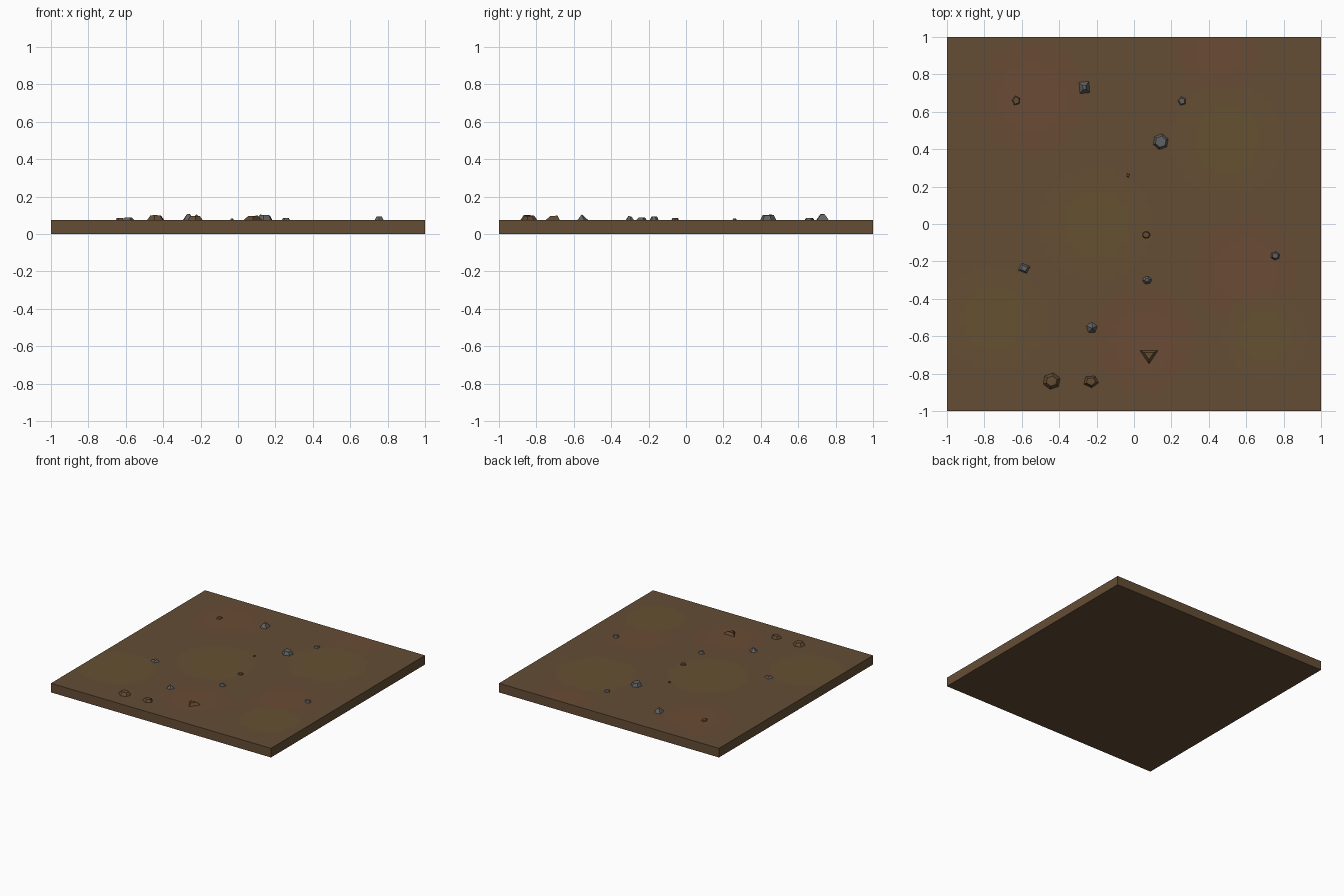
import bpy, bmesh, math, random
from mathutils import Vector

if "Cube" in bpy.data.objects:
    bpy.data.objects.remove(bpy.data.objects["Cube"])

random.seed(4)
TOP = 0.075


def material(name, srgb):
    m = bpy.data.materials.new(name)
    lin = [((c / 255 + 0.055) / 1.055) ** 2.4 for c in srgb]
    m.diffuse_color = (*lin, 1)
    m.use_nodes = True
    m.node_tree.nodes["Principled BSDF"].inputs["Base Color"].default_value = m.diffuse_color
    return m


soil_mats = [material("soil brown", (100, 77, 53)),
             material("warm soil", (103, 76, 53)),
             material("reddish soil", (106, 75, 54)),
             material("pale olive soil", (101, 79, 51)),
             material("olive soil", (101, 81, 49))]
grey = material("stone grey", (98, 98, 98))
brown = material("earth clod brown", (100, 76, 50))


def finish(bm, name, mats):
    bmesh.ops.recalc_face_normals(bm, faces=bm.faces)
    me = bpy.data.meshes.new(name)
    bm.to_mesh(me)
    bm.free()
    for m in mats:
        me.materials.append(m)
    ob = bpy.data.objects.new(name, me)
    bpy.context.collection.objects.link(ob)
    return ob


# Ground slab: gridded top, extruded down to the base
bm = bmesh.new()
bmesh.ops.create_grid(bm, x_segments=60, y_segments=60, size=1)
for v in bm.verts:
    v.co.z = TOP
border = [e for e in bm.edges if e.is_boundary]
ext = bmesh.ops.extrude_edge_only(bm, edges=border)["geom"]
for v in ext:
    if isinstance(v, bmesh.types.BMVert):
        v.co.z = 0
bmesh.ops.contextual_create(bm, geom=[e for e in ext if isinstance(e, bmesh.types.BMEdge)])
bm.normal_update()

# Soft soil patches: x, y, radius
red = [(-0.55, 0.68, 0.3), (0.45, 0.92, 0.22), (0.6, -0.25, 0.28), (0.05, -0.62, 0.28)]
olive = [(0.5, 0.45, 0.3), (-0.2, 0.0, 0.3), (-0.75, -0.5, 0.28), (0.7, -0.6, 0.22)]
for f in bm.faces:
    c = f.calc_center_median()
    if c.z < TOP - 0.001:
        continue
    for spots, index in ((red, 1), (olive, 3)):
        for x, y, r in spots:
            d = math.hypot(c.x - x, c.y - y) / r
            if d < 1:
                f.material_index = index + (d < 0.6)
finish(bm, "ground_slab", soil_mats)


# Stones: faceted convex lumps half buried in the soil
def stone(name, x, y, rx, ry, h, sides, turn, cap, mat):
    """cap = width of the top facet relative to the base; 0 gives a peak."""
    bm = bmesh.new()
    for i in range(sides):
        a = math.radians(turn) + math.tau * i / sides
        px, py = rx * math.cos(a), ry * math.sin(a)
        bm.verts.new((x + px, y + py, TOP - 0.015))
        if cap:
            bm.verts.new((x + px * cap, y + py * cap, TOP + h * random.uniform(0.85, 1)))
    if not cap:
        bm.verts.new((x + rx * 0.15, y - ry * 0.1, TOP + h))
    res = bmesh.ops.convex_hull(bm, input=bm.verts)
    junk = [g for g in res["geom_interior"] if isinstance(g, bmesh.types.BMVert)]
    bmesh.ops.delete(bm, geom=junk, context='VERTS')
    finish(bm, name, [mat])


grey_stones = [
    (-0.265, 0.73, 0.05, 0.057, 0.034, 4, 50, 0.25),
    (0.143, 0.44, 0.05, 0.05, 0.028, 6, 20, 0.6),
    (0.257, 0.657, 0.032, 0.034, 0.012, 5, 30, 0.5),
    (-0.587, -0.237, 0.05, 0.042, 0.014, 4, 20, 0.4),
    (0.07, -0.30, 0.037, 0.032, 0.02, 6, 10, 0.3),
    (0.755, -0.17, 0.033, 0.03, 0.019, 6, 25, 0.5),
    (-0.228, -0.553, 0.046, 0.046, 0.03, 5, 90, 0)]
brown_stones = [
    (-0.63, 0.66, 0.03, 0.034, 0.01, 5, 100, 0.6),
    (-0.032, 0.26, 0.014, 0.018, 0.008, 4, 30, 0.5),
    (0.065, -0.058, 0.03, 0.026, 0.01, 7, 0, 0.6),
    (0.08, -0.70, 0.075, 0.065, 0.024, 3, 150, 0.4),
    (-0.44, -0.84, 0.06, 0.055, 0.026, 6, 20, 0.5),
    (-0.23, -0.842, 0.053, 0.043, 0.023, 5, 60, 0.5)]
for label, rocks, mat in (("grey_stone", grey_stones, grey), ("earth_clod", brown_stones, brown)):
    for i, rock in enumerate(rocks):
        stone(f"{label}_{i + 1}", *rock, mat)
